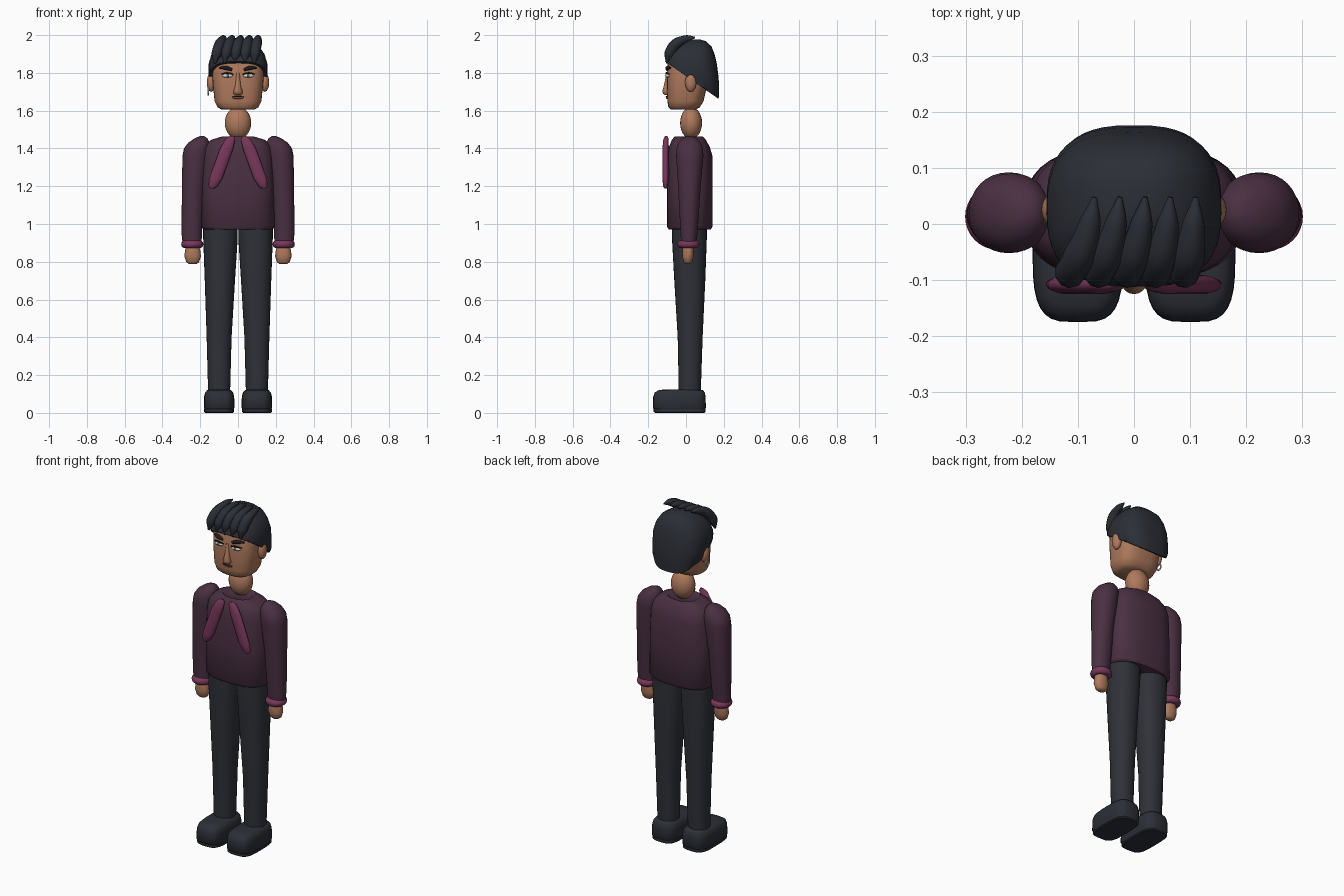
import bpy
import bmesh
from math import sin, cos, pi, radians, copysign

if "Cube" in bpy.data.objects:
    bpy.data.objects.remove(bpy.data.objects["Cube"], do_unlink=True)


def material(name, hex_code):
    def linear(c):
        return c / 12.92 if c <= 0.04045 else ((c + 0.055) / 1.055) ** 2.4
    rgb = [linear(int(hex_code[i:i + 2], 16) / 255) for i in (0, 2, 4)]
    mat = bpy.data.materials.new(name)
    mat.use_nodes = True
    mat.diffuse_color = (*rgb, 1)
    bsdf = next(n for n in mat.node_tree.nodes if n.type == 'BSDF_PRINCIPLED')
    bsdf.inputs["Base Color"].default_value = (*rgb, 1)
    return mat


SKIN = material("brown skin", "AF7A5D")
HAIR = material("black hair", "2B2E36")
CLOTH = material("charcoal trousers", "2F3138")
SHOE = material("dark shoe", "2C2F37")
KNIT = material("plum sweater", "4A3042")
TRIM = material("wine trim", "78385A")
WHITE = material("eye white", "D8D8D0")
IRIS = material("grey iris", "5E625F")
DARK = material("dark brow", "1F1A1C")
LIP = material("brown lip", "7D4E40")


def finish(obj, name, mat, angle=50):
    obj.name = obj.data.name = name
    obj.data.materials.clear()
    obj.data.materials.append(mat)
    bpy.ops.object.select_all(action='DESELECT')
    obj.select_set(True)
    bpy.context.view_layer.objects.active = obj
    bpy.ops.object.shade_smooth_by_angle(angle=radians(angle))
    return obj


def loft(name, rings, mat, power=2.0, sides=32, side=1, floor=None, angle=50):
    """Stack superellipse rings (z, cx, cy, rx, ry); floor(y) trims the bottom."""
    bm = bmesh.new()
    loops = []
    for z, cx, cy, rx, ry in rings:
        loop = []
        for i in range(sides):
            c, s = cos(2 * pi * i / sides), sin(2 * pi * i / sides)
            x = side * cx + rx * copysign(abs(c) ** (2 / power), c)
            y = cy + ry * copysign(abs(s) ** (2 / power), s)
            loop.append(bm.verts.new((x, y, max(z, floor(y)) if floor else z)))
        loops.append(loop)
    for a, b in zip(loops, loops[1:]):
        for i in range(sides):
            j = (i + 1) % sides
            bm.faces.new((a[i], a[j], b[j], b[i]))
    bm.faces.new(loops[0][::-1])
    bm.faces.new(loops[-1])
    bmesh.ops.recalc_face_normals(bm, faces=bm.faces)
    mesh = bpy.data.meshes.new(name)
    bm.to_mesh(mesh)
    bm.free()
    obj = bpy.data.objects.new(name, mesh)
    bpy.context.collection.objects.link(obj)
    return finish(obj, name, mat, angle)


def ellipsoid(name, loc, size, mat):
    bpy.ops.mesh.primitive_uv_sphere_add(segments=24, ring_count=14, location=loc, scale=size)
    return finish(bpy.context.object, name, mat)


def torus(name, loc, major, minor, mat, rot=(0, 0, 0)):
    bpy.ops.mesh.primitive_torus_add(location=loc, rotation=rot, major_radius=major,
                                     minor_radius=minor, major_segments=32, minor_segments=12)
    return finish(bpy.context.object, name, mat)


def strand(name, points, thickness, mat):
    """Tapered tube through (x, y, z, relative radius) points."""
    curve = bpy.data.curves.new(name, 'CURVE')
    curve.dimensions = '3D'
    curve.bevel_depth = thickness
    curve.bevel_resolution = 3
    curve.resolution_u = 6
    curve.use_fill_caps = True
    spline = curve.splines.new('BEZIER')
    spline.bezier_points.add(len(points) - 1)
    for bp, (x, y, z, r) in zip(spline.bezier_points, points):
        bp.co = (x, y, z)
        bp.radius = r
        bp.handle_left_type = bp.handle_right_type = 'AUTO'
    obj = bpy.data.objects.new(name, curve)
    bpy.context.collection.objects.link(obj)
    bpy.ops.object.select_all(action='DESELECT')
    obj.select_set(True)
    bpy.context.view_layer.objects.active = obj
    bpy.ops.object.convert(target='MESH')
    return finish(bpy.context.object, name, mat)


# Sweater body with a sunken neckline
loft("sweater", [
    (.97, 0, .02, .18, .11), (.985, 0, .02, .195, .12), (1.2, 0, .02, .192, .12),
    (1.36, 0, .02, .185, .12), (1.41, 0, .018, .175, .107), (1.445, 0, .015, .145, .09),
    (1.463, 0, .015, .085, .075), (1.45, 0, .015, .065, .058)], KNIT, 2.7, 40)

# Neck and head
ellipsoid("neck", (0, .027, 1.535), (.07, .058, .085), SKIN)
loft("head", [
    (1.605, 0, -.015, .085, .065), (1.618, 0, -.01, .108, .083), (1.65, 0, -.003, .124, .096),
    (1.75, 0, .007, .134, .108), (1.85, 0, .015, .138, .113), (1.92, 0, .02, .115, .09),
    (1.95, 0, .02, .06, .05)], SKIN, 2.8, 40)
loft("nose", [
    (1.682, 0, -.098, .014, .012), (1.69, 0, -.1, .023, .022), (1.705, 0, -.1, .024, .025),
    (1.73, 0, -.1, .015, .018), (1.80, 0, -.097, .008, .006)], SKIN, 2, 16)
ellipsoid("lips", (0, -.097, 1.67), (.03, .009, .009), LIP)
ellipsoid("mouth_line", (0, -.099, 1.674), (.033, .009, .003), DARK)

# Hair cap, cut on a slope from forehead down to nape
loft("hair_cap", [
    (1.978, 0, .045, .03, .025), (1.968, 0, .045, .07, .06), (1.94, 0, .038, .112, .097),
    (1.90, 0, .028, .14, .123), (1.85, 0, .026, .155, .137), (1.78, 0, .03, .156, .142),
    (1.72, 0, .033, .15, .143), (1.655, 0, .033, .138, .14)],
    HAIR, 2.7, 48, floor=lambda y: 1.86 - .7 * (y + .11))

# Swept fringe
for i in range(5):
    x = -.07 + .045 * i
    lean = .052 - .007 * i
    strand(f"fringe_lock_{i + 1}", [
        (x, .048, 1.988, .15), (x - lean * .15, .005, 1.982, .65),
        (x - lean * .5, -.055, 1.952, 1), (x - lean * .85, -.088, 1.90, .95),
        (x - lean, -.1, 1.85, .2)], .029, HAIR)

# Mirrored parts
for label, s in (("left", 1), ("right", -1)):
    # Face
    ellipsoid(f"{label}_ear", (s * .142, .025, 1.75), (.023, .03, .05), SKIN)
    ellipsoid(f"{label}_eye", (s * .055, -.094, 1.785), (.029, .014, .011), WHITE)
    ellipsoid(f"{label}_iris", (s * .055, -.103, 1.785), (.009, .007, .009), IRIS)
    strand(f"{label}_eyelid", [
        (s * .024, -.1, 1.792, .6), (s * .055, -.104, 1.799, 1),
        (s * .088, -.09, 1.793, .6)], .005, DARK)
    strand(f"{label}_eyebrow", [
        (s * .03, -.098, 1.816, .7), (s * .062, -.097, 1.826, 1.1),
        (s * .1, -.082, 1.827, .4)], .011, DARK)

    # Sleeve, cuff and hand
    loft(f"{label}_sleeve", [
        (.89, .243, .014, .05, .04), (.95, .245, .016, .054, .045), (1.2, .236, .018, .061, .06),
        (1.36, .223, .02, .071, .072), (1.4, .217, .02, .069, .07), (1.43, .207, .02, .057, .059),
        (1.453, .196, .02, .035, .038), (1.465, .19, .02, .012, .012)], KNIT, 2.1, side=s)
    torus(f"{label}_cuff", (s * .242, .013, .893), .038, .021, TRIM)
    loft(f"{label}_hand", [
        (.788, .24, .01, .02, .014), (.798, .24, .01, .034, .023), (.83, .24, .01, .044, .03),
        (.86, .24, .011, .04, .03), (.9, .242, .013, .033, .027)], SKIN, 2.2, 24, side=s)

    # Neck scarf tail
    loft(f"{label}_scarf_tail", [
        (1.188, .137, -.108, .01, .006), (1.2, .133, -.108, .024, .013),
        (1.24, .118, -.108, .035, .017), (1.4, .06, -.108, .035, .017),
        (1.45, .04, -.106, .026, .014), (1.466, .032, -.105, .01, .006)],
        TRIM, 2, 24, side=s)

    # Trouser leg and shoe
    loft(f"{label}_trouser_leg", [
        (.1, .1, .02, .058, .058), (.4, .1, .022, .066, .066), (.7, .096, .02, .08, .082),
        (.92, .093, .018, .091, .092), (1.02, .093, .018, .091, .092)], CLOTH, 2.2, side=s)
    loft(f"{label}_sole", [
        (0, .1, -.033, .073, .13), (.006, .1, -.034, .079, .137), (.02, .1, -.034, .079, .137)],
        SHOE, 3.6, side=s, angle=35)
    loft(f"{label}_shoe", [
        (.018, .1, -.034, .076, .134), (.026, .1, -.035, .081, .14), (.085, .1, -.035, .08, .139),
        (.108, .1, -.033, .074, .132), (.12, .1, -.028, .063, .118), (.125, .1, -.02, .045, .09)],
        SHOE, 3.6, side=s)

# Single hoop earring on the right ear
torus("right_earring", (-.157, .022, 1.7), .017, .004, WHITE, (0, radians(90), 0))
